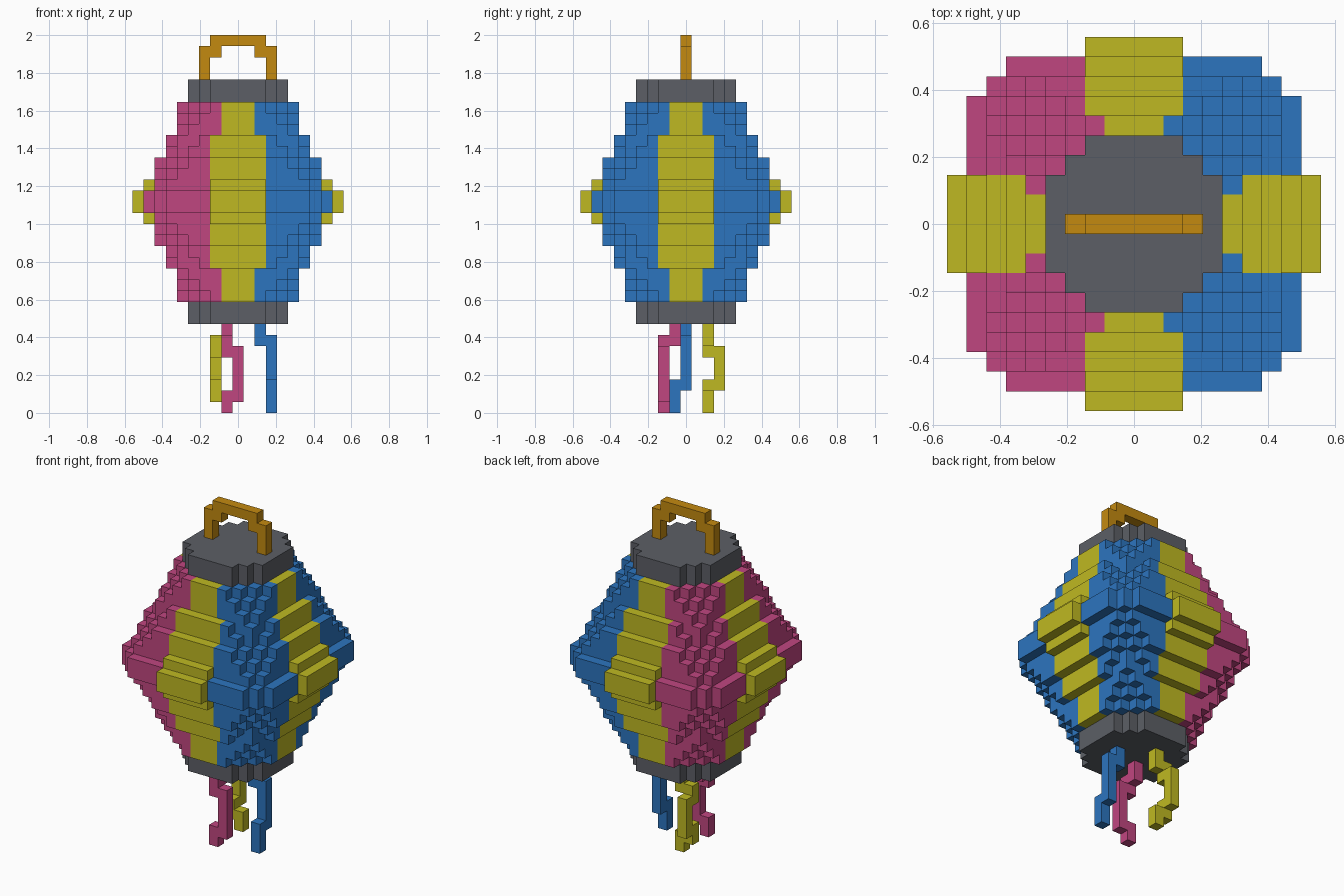
import bpy, bmesh, math

if "Cube" in bpy.data.objects:
    bpy.data.objects.remove(bpy.data.objects["Cube"], do_unlink=True)

V = 2 / 34  # size of one block


def material(name, rgb):
    lin = [((c / 255 + 0.055) / 1.055) ** 2.4 for c in rgb] + [1]
    m = bpy.data.materials.new(name)
    m.use_nodes = True
    m.diffuse_color = lin
    bsdf = m.node_tree.nodes["Principled BSDF"]
    bsdf.inputs["Base Color"].default_value = lin
    bsdf.inputs["Roughness"].default_value = 0.8
    return m


PINK = material("pink", (192, 70, 128))
BLUE = material("blue", (44, 117, 191))
YELLOW = material("yellow", (191, 185, 34))
GREY = material("dark grey", (92, 95, 102))
ORANGE = material("orange", (196, 138, 16))

# The four corners of a block side, for each axis and direction
SIDES = []
for axis in range(3):
    u, w = (axis + 1) % 3, (axis + 2) % 3
    for sign in (1, -1):
        loop = [(-1, -1), (1, -1), (1, 1), (-1, 1)][::sign]
        corners = []
        for a, b in loop:
            c = [0, 0, 0]
            c[axis], c[u], c[w] = sign, a, b
            corners.append(c)
        step = [0, 0, 0]
        step[axis] = sign
        SIDES.append((step, corners))


def blocks(name, cells, mats, colour=lambda i, j: 0):
    """Outer skin of a set of block cells, joined into large flat faces."""
    bm = bmesh.new()
    verts = {}
    for cell in sorted(cells):
        for step, corners in SIDES:
            if tuple(a + b for a, b in zip(cell, step)) in cells:
                continue
            ring = []
            for c in corners:
                key = tuple(2 * a + b for a, b in zip(cell, c))
                if key not in verts:
                    x, y, z = key
                    verts[key] = bm.verts.new((x * V / 2, y * V / 2, (z + 1) * V / 2))
                ring.append(verts[key])
            bm.faces.new(ring).material_index = colour(cell[0], cell[1])
    bmesh.ops.dissolve_limit(bm, angle_limit=math.radians(1), verts=bm.verts,
                             edges=bm.edges, delimit={'MATERIAL'})
    mesh = bpy.data.meshes.new(name)
    bm.to_mesh(mesh)
    bm.free()
    for m in mats:
        mesh.materials.append(m)
    ob = bpy.data.objects.new(name, mesh)
    bpy.context.collection.objects.link(ob)
    return ob


def plan(reach, radius_sq):
    """Round slice clipped to a square."""
    n = range(-reach, reach + 1)
    return [(i, j) for i in n for j in n if i * i + j * j <= radius_sq]


def in_rib(i, j):
    lo, hi = sorted((abs(i), abs(j)))
    return lo <= 2 and lo <= 0.34 * hi


def panel_colour(i, j):
    return 2 if in_rib(i, j) else (1 if i > 0 else 0)


# Lantern body: (square reach, rib reach, radius squared) from rim to middle
profile = [(5, 5, 29), (5, 5, 35), (5, 5, 42), (6, 6, 50), (6, 6, 59),
           (7, 7, 68), (7, 7, 78), (7, 8, 88), (8, 9, 100)]
body = set()
for n, (reach, rib, r2) in enumerate(profile):
    slab = set(plan(reach, r2))
    slab |= {(i, j) for i, j in plan(rib, 300) if in_rib(i, j)}
    for k in (10 + n, 27 - n):
        body |= {(i, j, k) for i, j in slab}
blocks("lantern_body", body, [PINK, BLUE, YELLOW], panel_colour)

# Top and bottom caps
for name, base in (("bottom_cap", 8), ("top_cap", 28)):
    blocks(name, {(i, j, k) for i, j in plan(4, 20) for k in (base, base + 1)}, [GREY])


def path(points):
    """Cells along straight runs between points."""
    cells = {points[0]}
    for a, b in zip(points, points[1:]):
        n = max(abs(q - p) for p, q in zip(a, b))
        for t in range(1, n + 1):
            cells.add(tuple(p + (q - p) * t // n for p, q in zip(a, b)))
    return cells


# Carrying handle
handle = path([(-3, 0, 30), (-3, 0, 32), (-2, 0, 32), (-2, 0, 33),
               (2, 0, 33), (2, 0, 32), (3, 0, 32), (3, 0, 30)])
blocks("handle", handle, [ORANGE])

# Hanging streamers
blocks("pink_streamer", path([(-1, -1, 7), (-1, -1, 6), (-1, -2, 6), (-1, -2, 5), (0, -2, 5),
                              (0, -2, 1), (-1, -2, 1), (-1, -2, 0)]), [PINK])
blocks("blue_streamer", path([(2, 0, 7), (2, 0, 6), (3, 0, 6), (3, 0, 2),
                              (3, -1, 2), (3, -1, 0)]), [BLUE])
blocks("yellow_streamer", path([(-1, 2, 7), (-1, 2, 6), (-2, 2, 6), (-2, 2, 5), (-2, 3, 5),
                                (-2, 3, 2), (-2, 2, 2), (-2, 2, 1), (-1, 2, 1),
                                (-1, 2, 0)]), [YELLOW])
